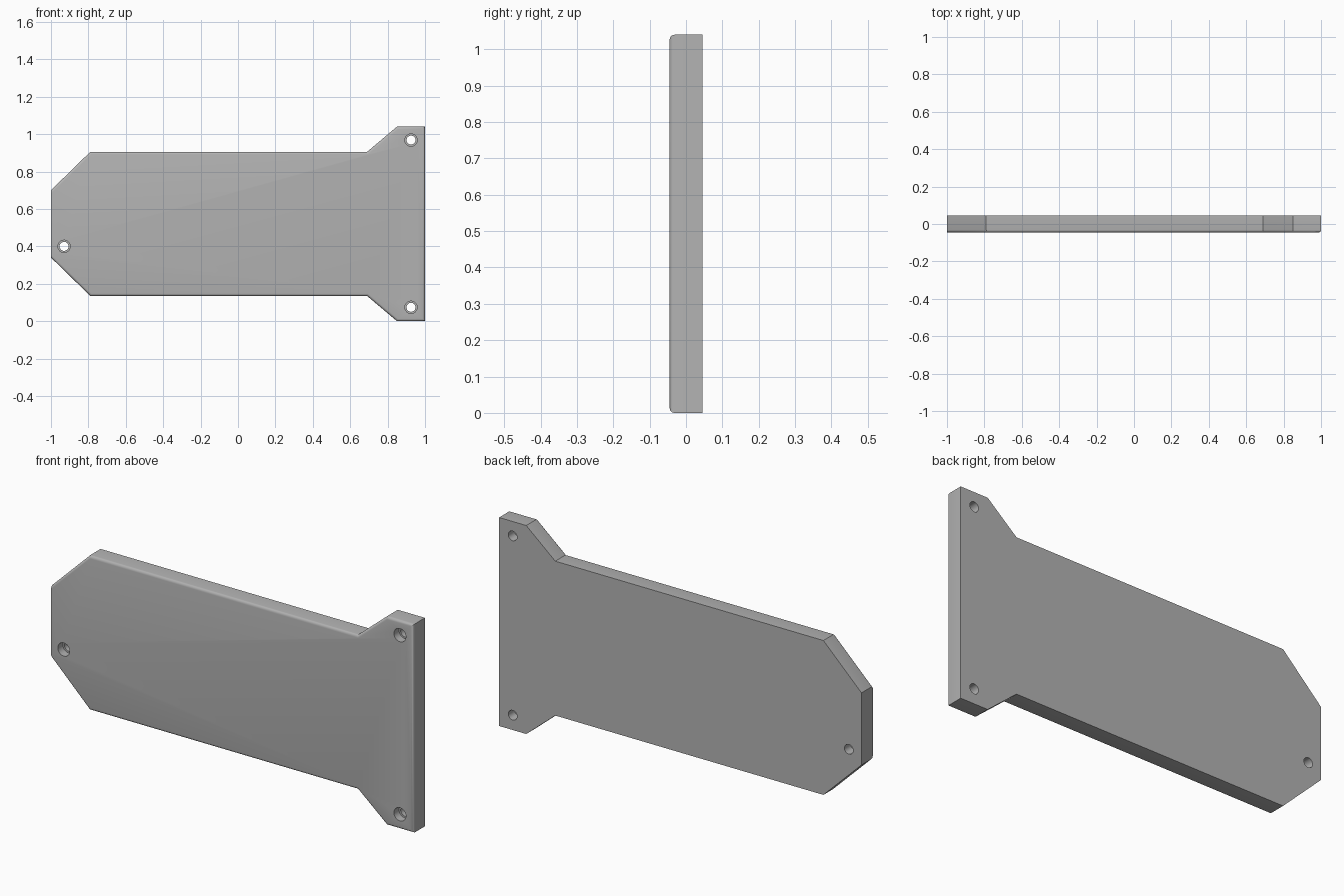
import bpy
import bmesh
from math import pi

cube = bpy.data.objects.get("Cube")
if cube:
    bpy.data.objects.remove(cube, do_unlink=True)

HALF_T = 0.045   # half the plate thickness
MID_Z = 0.52     # mirror line of the outline

grey = bpy.data.materials.new("plain grey")
grey.use_nodes = True
grey.diffuse_color = (0.45, 0.45, 0.45, 1)
grey.node_tree.nodes["Principled BSDF"].inputs["Base Color"].default_value = grey.diffuse_color


def link_mesh(name, bm):
    mesh = bpy.data.meshes.new(name)
    bm.to_mesh(mesh)
    bm.free()
    mesh.materials.append(grey)
    obj = bpy.data.objects.new(name, mesh)
    bpy.context.collection.objects.link(obj)
    return obj


# Plate: mirrored half outline, extruded front to back
half = [(-1, 0.18), (-0.79, 0.385), (0.69, 0.385), (0.85, 0.52), (1, 0.52)]
outline = half + [(x, -h) for x, h in reversed(half)]
bm = bmesh.new()
back = bm.faces.new([bm.verts.new((x, HALF_T, MID_Z + h)) for x, h in outline])
extruded = bmesh.ops.extrude_face_region(bm, geom=[back], use_keep_orig=True)
front = [v for v in extruded["geom"] if isinstance(v, bmesh.types.BMVert)]
bmesh.ops.translate(bm, verts=front, vec=(0, -2 * HALF_T, 0))
bmesh.ops.recalc_face_normals(bm, faces=bm.faces)

# Rounded front rim, leaving the narrow end square
rim = [e for e in bm.edges
       if all(v.co.y < 0 for v in e.verts) and any(v.co.x > -0.99 for v in e.verts)]
bmesh.ops.bevel(bm, geom=rim, offset=0.013, segments=4, profile=0.5, affect='EDGES')
plate = link_mesh("mounting_plate", bm)


# Screw holes: a through bore with a wider recess at the front
def cut_cylinder(x, z, radius, y, depth):
    bpy.ops.mesh.primitive_cylinder_add(vertices=32, radius=radius, depth=depth,
                                        location=(x, y, z), rotation=(pi / 2, 0, 0))
    cutter = bpy.context.object
    cutter.name = "hole_cutter"
    cutter.hide_render = True
    cutter.data.materials.append(grey)
    bpy.context.view_layer.objects.active = plate
    mod = plate.modifiers.new("screw hole", 'BOOLEAN')
    mod.operation = 'DIFFERENCE'
    mod.solver = 'EXACT'
    mod.object = cutter
    bpy.ops.object.modifier_apply(modifier=mod.name)
    bpy.data.objects.remove(cutter, do_unlink=True)


for x, z in [(0.925, 0.968), (0.925, 0.074), (-0.93, 0.40)]:
    cut_cylinder(x, z, 0.024, 0, 0.3)
    cut_cylinder(x, z, 0.033, -HALF_T, 0.08)

bpy.ops.object.select_all(action='DESELECT')
plate.select_set(True)
bpy.context.view_layer.objects.active = plate
bpy.ops.object.shade_smooth_by_angle(angle=pi / 6)
